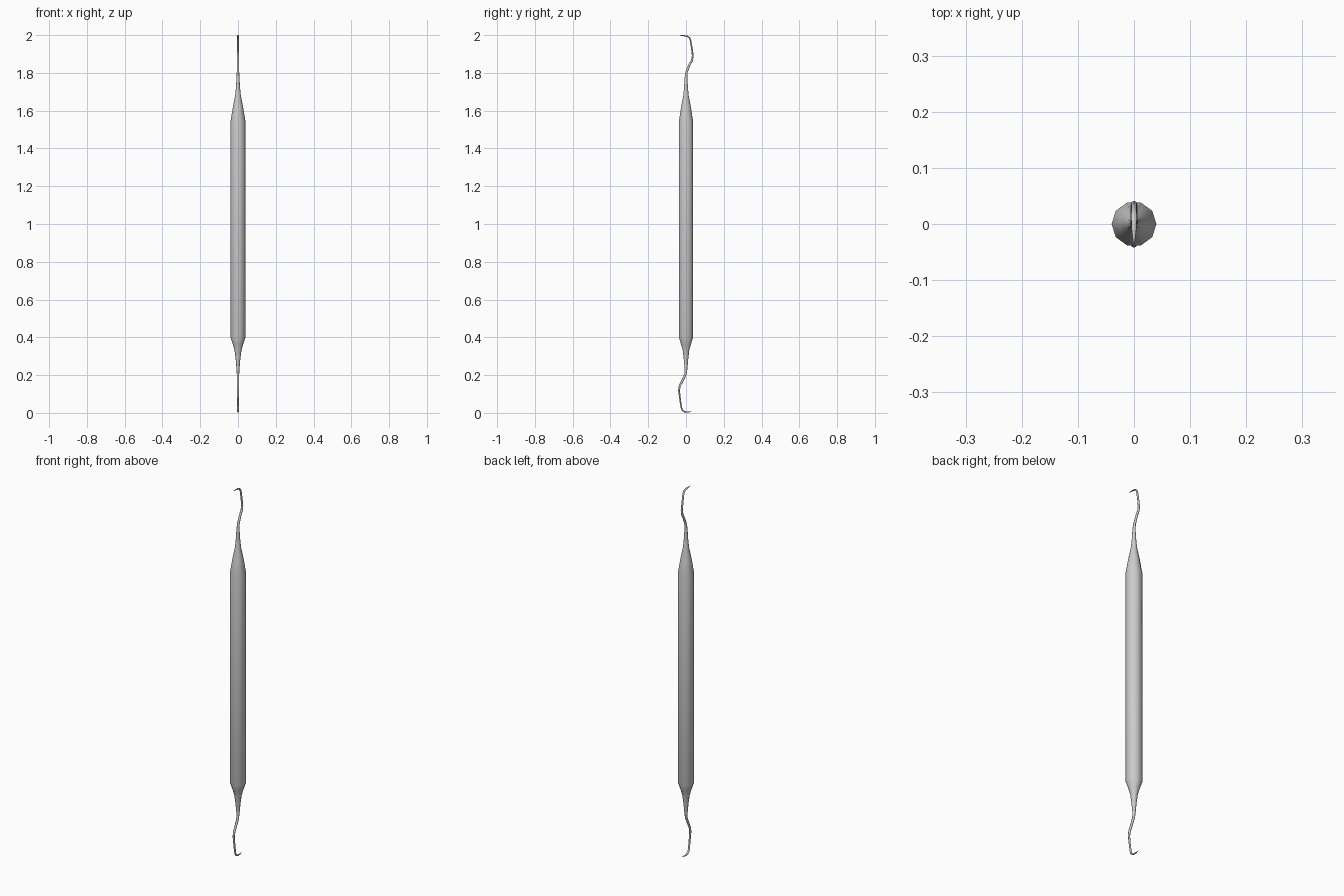
import bpy, bmesh, math
from mathutils import Vector

if "Cube" in bpy.data.objects:
    bpy.data.objects.remove(bpy.data.objects["Cube"])

SIDES = 10


def sweep(name, stations, cap_end=True):
    """Skin rings along a path in the YZ plane; stations are (y, z, x_radius, depth_radius)."""
    pts = [Vector((0, s[0], s[1])) for s in stations]
    bm = bmesh.new()
    rings = []
    for i, p in enumerate(pts):
        t = Vector()
        if i > 0:
            t += (p - pts[i - 1]).normalized()
        if i < len(pts) - 1:
            t += (pts[i + 1] - p).normalized()
        t.normalize()
        v = Vector((0, t.z, -t.y))
        rx, rv = stations[i][2:]
        ring = []
        for k in range(SIDES):
            a = 2 * math.pi * k / SIDES
            ring.append(bm.verts.new(p + Vector((rx * math.cos(a), 0, 0)) + v * rv * math.sin(a)))
        rings.append(ring)
    for a, b in zip(rings, rings[1:]):
        for k in range(SIDES):
            n = (k + 1) % SIDES
            bm.faces.new((a[k], a[n], b[n], b[k]))
    if cap_end:
        bm.faces.new(rings[-1])
    bmesh.ops.recalc_face_normals(bm, faces=bm.faces)
    # open tubes: make sure the walls face outward
    f = bm.faces[0] if not cap_end else None
    if f and f.normal.dot(f.calc_center_median() - pts[0]) < 0:
        bmesh.ops.reverse_faces(bm, faces=bm.faces)
    me = bpy.data.meshes.new(name)
    bm.to_mesh(me)
    bm.free()
    ob = bpy.data.objects.new(name, me)
    bpy.context.collection.objects.link(ob)
    bpy.ops.object.select_all(action='DESELECT')
    ob.select_set(True)
    bpy.context.view_layer.objects.active = ob
    bpy.ops.object.shade_smooth_by_angle(angle=math.radians(40))
    return ob


R = 0.04

# handle: straight ten-sided bar with its tapered shoulders
sweep("handle", [(0, z, r, r) for z, r in (
    (0.28, 0.012), (0.33, 0.018), (0.365, 0.028), (0.40, R),
    (1.54, R), (1.62, 0.027), (1.68, 0.015), (1.72, 0.011))], cap_end=False)

# upper shank and hook, ending in a fine tip toward the front
sweep("upper_hook", [
    (0, 1.72, 0.011, 0.011), (0, 1.77, 0.008, 0.008), (0.003, 1.805, 0.0065, 0.0065),
    (0.017, 1.84, 0.006, 0.006), (0.032, 1.868, 0.006, 0.0055),
    (0.036, 1.89, 0.0055, 0.005), (0.031, 1.93, 0.005, 0.0045),
    (0.024, 1.97, 0.005, 0.004), (0.019, 1.985, 0.005, 0.004),
    (0.008, 1.994, 0.005, 0.004), (-0.012, 1.997, 0.004, 0.003),
    (-0.036, 1.998, 0.001, 0.001)])

# lower shank and hook, bent the opposite way
sweep("lower_hook", [
    (0, 0.28, 0.012, 0.012), (0, 0.235, 0.008, 0.008), (-0.003, 0.205, 0.0065, 0.0065),
    (-0.018, 0.172, 0.006, 0.006), (-0.033, 0.143, 0.006, 0.0055),
    (-0.037, 0.12, 0.0055, 0.005), (-0.031, 0.07, 0.005, 0.0045),
    (-0.025, 0.03, 0.005, 0.004), (-0.020, 0.015, 0.005, 0.004),
    (-0.008, 0.006, 0.005, 0.004), (0.010, 0.004, 0.004, 0.003),
    (0.031, 0.008, 0.001, 0.001)])
